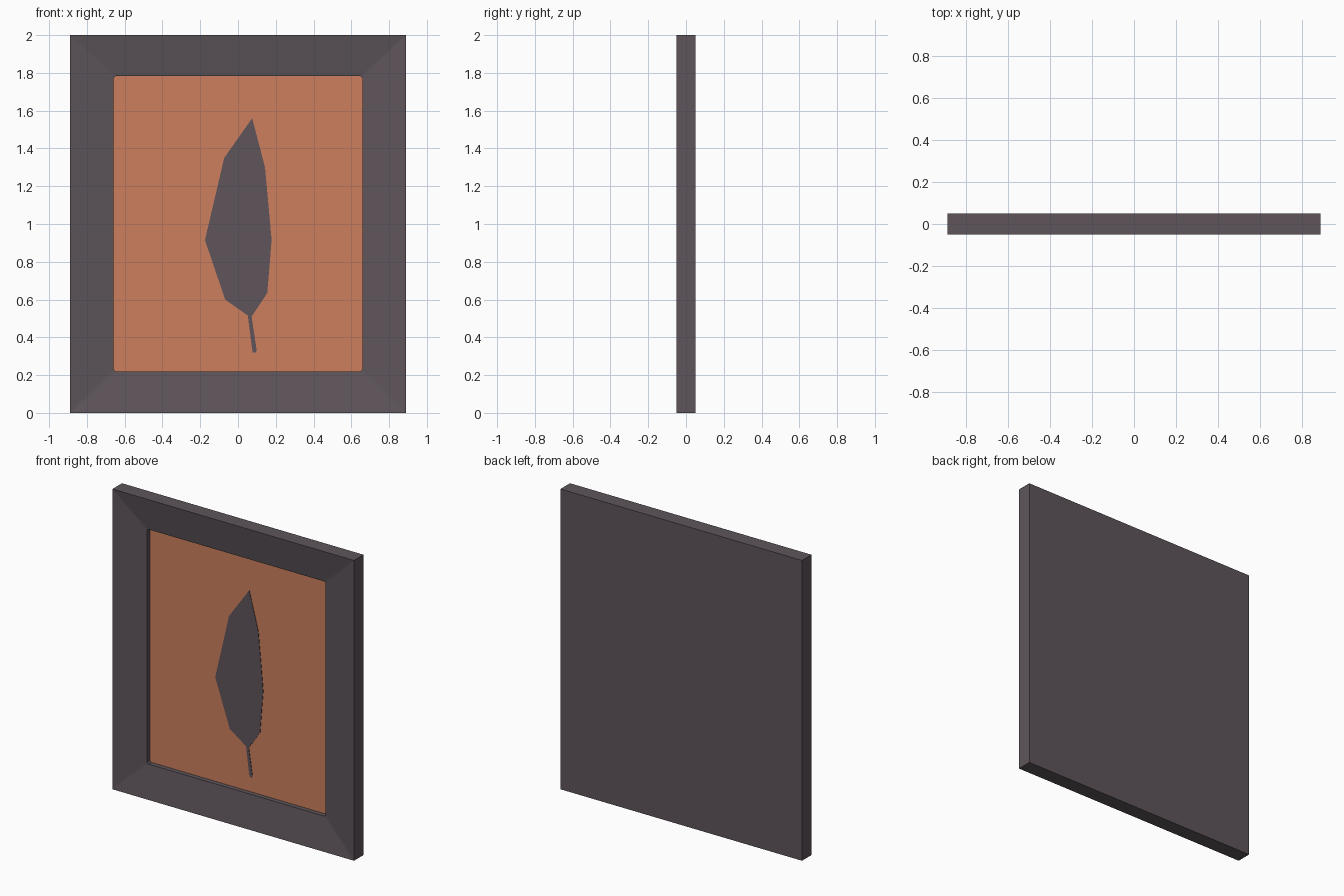
import bpy, bmesh

if "Cube" in bpy.data.objects:
    bpy.data.objects.remove(bpy.data.objects["Cube"])


def material(name, rgb):
    lin = [c / 12.92 if c <= 0.04045 else ((c + 0.055) / 1.055) ** 2.4
           for c in (v / 255 for v in rgb)]
    m = bpy.data.materials.new(name)
    m.diffuse_color = (*lin, 1)
    m.use_nodes = True
    m.node_tree.nodes["Principled BSDF"].inputs["Base Color"].default_value = m.diffuse_color
    return m


def rect(hx, z0, z1, cut):
    # eight points, two per corner, anticlockwise seen from the front
    return [(-hx + cut, z0), (hx - cut, z0), (hx, z0 + cut), (hx, z1 - cut),
            (hx - cut, z1), (-hx + cut, z1), (-hx, z1 - cut), (-hx, z0 + cut)]


def loft(name, rings, mat, cap_start=True, cap_end=True):
    # rings: list of (outline, y), running from back to front
    bm = bmesh.new()
    loops = [[bm.verts.new((x, y, z)) for x, z in pts] for pts, y in rings]
    n = len(loops[0])
    for a, b in zip(loops, loops[1:]):
        for i in range(n):
            j = (i + 1) % n
            bm.faces.new((a[i], a[j], b[j], b[i]))
    if cap_start:
        bm.faces.new(loops[0][::-1])
    if cap_end:
        bm.faces.new(loops[-1])
    bmesh.ops.remove_doubles(bm, verts=bm.verts, dist=1e-5)
    me = bpy.data.meshes.new(name)
    bm.to_mesh(me)
    bm.free()
    me.materials.append(mat)
    ob = bpy.data.objects.new(name, me)
    bpy.context.collection.objects.link(ob)
    return ob


dark = material("dark plum grey", (94, 85, 91))
clay = material("terracotta", (204, 127, 95))

outer = rect(0.89, 0, 2, 0)
inner = rect(0.658, 0.22, 1.783, 0.01)
FLOOR = 0.013

# frame: flat back, straight sides, face sloping in to a recessed opening
loft("frame", [(outer, 0.05), (outer, -0.05), (inner, -0.017), (inner, FLOOR)],
     dark, cap_end=False)

# picture panel closing the recess
loft("picture_panel", [(inner, FLOOR + 0.004), (inner, FLOOR)], clay)

# leaf with its stem, a thin plate on the panel
leaf = [(0.075, 1.56), (0.143, 1.30), (0.178, 0.915), (0.155, 0.635),
        (0.072, 0.51), (0.099, 0.33), (0.094, 0.32), (0.078, 0.32),
        (0.075, 0.335), (0.052, 0.515), (-0.068, 0.60), (-0.175, 0.915),
        (-0.073, 1.35)][::-1]
loft("leaf", [(leaf, FLOOR), (leaf, FLOOR - 0.003)], dark, cap_start=False)

# consistent outward normals on the closed plates
for ob in bpy.data.objects:
    bm = bmesh.new()
    bm.from_mesh(ob.data)
    bm.normal_update()
    front = [f for f in bm.faces if abs(f.normal.y) > 0.99]
    for f in front:
        back_cap = f.calc_center_median().y > FLOOR + 0.002
        if (f.normal.y > 0) != back_cap:
            bmesh.ops.reverse_faces(bm, faces=[f])
    # side walls follow the caps
    for f in bm.faces:
        if abs(f.normal.y) > 0.99:
            continue
        for e in f.edges:
            cap = [g for g in e.link_faces if abs(g.normal.y) > 0.99]
            if cap and not e.is_contiguous:
                bmesh.ops.reverse_faces(bm, faces=[f])
                break
    bm.to_mesh(ob.data)
    bm.free()
